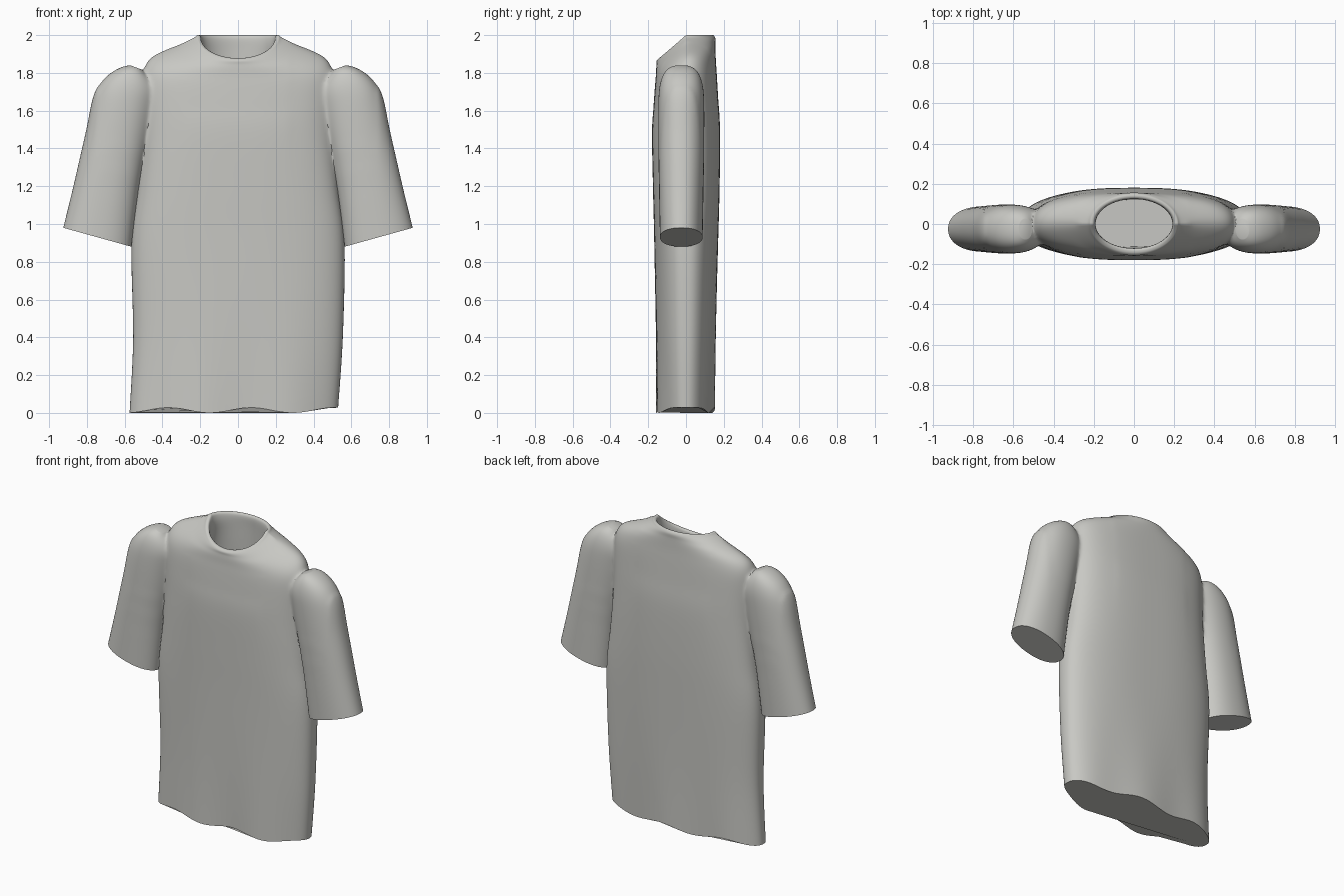
import bpy, bmesh, math

if "Cube" in bpy.data.objects:
    bpy.data.objects.remove(bpy.data.objects["Cube"])

cloth = bpy.data.materials.new("light grey cloth")
cloth.diffuse_color = (0.58, 0.58, 0.55, 1)
cloth.use_nodes = True
cloth.node_tree.nodes["Principled BSDF"].inputs["Base Color"].default_value = cloth.diffuse_color


def densify(rows, steps):
    """Catmull-Rom interpolation of every column of a table of section settings."""
    out = []
    for i in range(len(rows) - 1):
        a, b = rows[max(i - 1, 0)], rows[i]
        c, d = rows[i + 1], rows[min(i + 2, len(rows) - 1)]
        for k in range(steps):
            t = k / steps
            out.append([0.5 * (2 * q + (r - p) * t + (2 * p - 5 * q + 4 * r - s) * t * t
                               + (3 * q - p - 3 * r + s) * t ** 3)
                        for p, q, r, s in zip(a, b, c, d)])
    out.append(list(rows[-1]))
    return out


def power(v, n):
    return math.copysign(abs(v) ** (2 / n), v)


def loft(name, rings):
    """Closed skin over a list of equal-length point rings."""
    bm = bmesh.new()
    loops = [[bm.verts.new(p) for p in ring] for ring in rings]
    n = len(loops[0])
    for lo, hi in zip(loops, loops[1:]):
        for j in range(n):
            bm.faces.new((lo[j], lo[(j + 1) % n], hi[(j + 1) % n], hi[j]))
    bm.faces.new(loops[0][::-1])
    bm.faces.new(loops[-1])
    bmesh.ops.recalc_face_normals(bm, faces=bm.faces[:])
    mesh = bpy.data.meshes.new(name)
    bm.to_mesh(mesh)
    bm.free()
    mesh.materials.append(cloth)
    ob = bpy.data.objects.new(name, mesh)
    bpy.context.collection.objects.link(ob)
    return ob


# Body: centre x, half width, front depth, back depth, z at side / front / back, roundness
body = [
    (-.022, .552, .155, .145, .00, .00, .00, 2.3),
    (0, .555, .160, .155, .40, .40, .40, 2.4),
    (0, .564, .168, .170, .90, .90, .90, 2.5),
    (0, .530, .175, .178, 1.20, 1.20, 1.20, 2.6),
    (0, .505, .180, .180, 1.50, 1.48, 1.50, 2.6),
    (0, .505, .172, .170, 1.70, 1.62, 1.67, 2.6),
    (0, .500, .165, .163, 1.83, 1.72, 1.79, 2.6),
    (0, .460, .160, .158, 1.89, 1.78, 1.87, 2.5),
    (0, .380, .158, .156, 1.925, 1.82, 1.92, 2.4),
    (0, .300, .156, .155, 1.955, 1.845, 1.955, 2.2),
    (0, .235, .155, .155, 1.985, 1.865, 1.985, 2.0),
    # collar rim, then the hollow inside
    (0, .215, .140, .142, 2.00, 1.877, 2.00, 2.0),
    (0, .196, .122, .125, 1.985, 1.868, 1.985, 2.0),
    (0, .196, .122, .126, 1.90, 1.80, 1.90, 2.0),
    (0, .250, .126, .130, 1.70, 1.68, 1.70, 2.0),
    (0, .380, .140, .140, 1.40, 1.40, 1.40, 2.2),
    (0, .420, .135, .135, .90, .90, .90, 2.3),
    (0, .420, .120, .115, .05, .05, .05, 2.3),
]


def body_ring(row, seg=112):
    cx, w, front, back, zs, zf, zb, n = row
    pts = []
    for j in range(seg):
        a = 2 * math.pi * j / seg
        u, v = power(math.cos(a), n), power(math.sin(a), n)
        x = cx + w * u
        y = v * (front if v < 0 else back)
        z = zs + ((zf if v < 0 else zb) - zs) * abs(v)
        # wavy hem and soft folds that fade out upwards
        fade = max(0, 1 - z / 0.9) ** 2
        z += max(0, 1 - z / 0.4) * (0.014 + 0.014 * math.cos(2 * math.pi * (x - .07) / .44))
        y += 0.009 * fade * math.sin(2 * math.pi * (x + .1) / .5) * (1 - abs(u) ** 4)
        pts.append((x, y, z))
    return pts


shirt = loft("shirt", [body_ring(r) for r in densify(body, 5)])

# Sleeves: outer x, z, inner x, z, half depth
sleeve = [
    (.925, .98, .565, .88, .113),
    (.876, 1.18, .535, 1.12, .117),
    (.837, 1.35, .505, 1.30, .121),
    (.803, 1.50, .475, 1.45, .124),
    (.770, 1.66, .445, 1.62, .124),
    (.738, 1.735, .435, 1.70, .119),
    (.690, 1.79, .455, 1.76, .105),
    (.620, 1.832, .490, 1.80, .080),
    (.560, 1.842, .510, 1.82, .045),
]


def sleeve_ring(row, side, seg=56):
    ox, oz, ix, iz, d = row
    pts = []
    for j in range(seg):
        a = 2 * math.pi * j / seg
        u, v = power(math.cos(a), 2.2), power(math.sin(a), 2.2)
        pts.append((side * ((ox + ix) / 2 + u * (ox - ix) / 2),
                    -.025 + d * v, (oz + iz) / 2 + u * (oz - iz) / 2))
    return pts


# Join both sleeves to the body
bpy.context.view_layer.objects.active = shirt
for side in (-1, 1):
    arm = loft("sleeve", [sleeve_ring(r, side) for r in densify(sleeve, 5)])
    mod = shirt.modifiers.new("join", 'BOOLEAN')
    mod.operation, mod.solver, mod.object = 'UNION', 'EXACT', arm
    bpy.ops.object.modifier_apply(modifier=mod.name)
    bpy.data.objects.remove(arm)

# Soften the shoulder blend, leaving collar, cuffs and hem crisp
bm = bmesh.new()
bm.from_mesh(shirt.data)
for low, times in ((1.15, 3), (1.3, 5), (1.42, 6)):
    zone = [v for v in bm.verts if v.co.z > low and .28 < abs(v.co.x) < .74]
    for _ in range(times):
        bmesh.ops.smooth_vert(bm, verts=zone, factor=0.5, use_axis_x=True,
                              use_axis_y=True, use_axis_z=True)
bm.to_mesh(shirt.data)
bm.free()

for ob in bpy.context.selected_objects:
    ob.select_set(False)
shirt.select_set(True)
bpy.ops.object.shade_smooth_by_angle(angle=math.radians(45))
